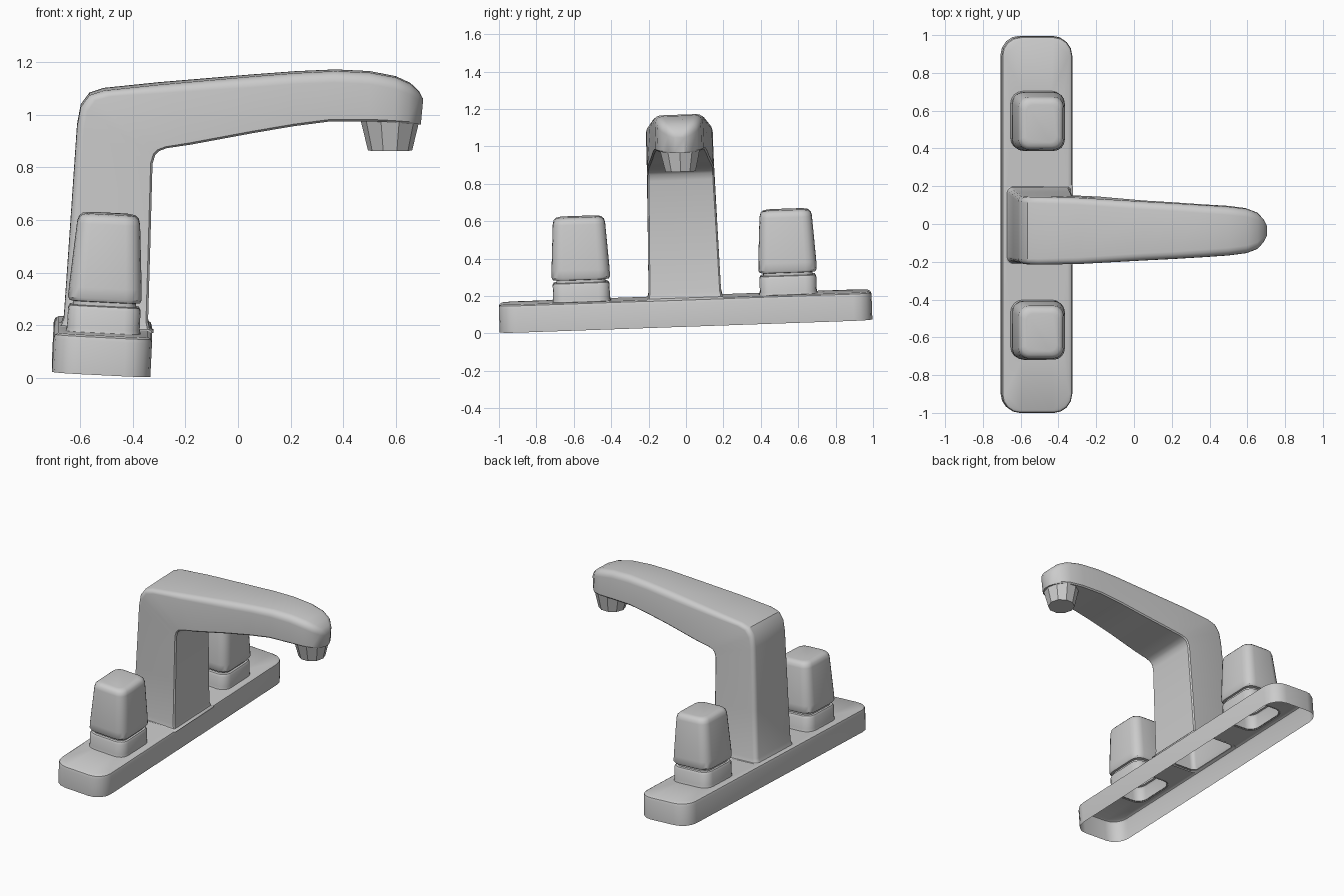
import bpy, bmesh
from math import sin, cos, pi, radians
from mathutils import Matrix, Vector

if "Cube" in bpy.data.objects:
    bpy.data.objects.remove(bpy.data.objects["Cube"])

# The whole faucet leans slightly; parts are modelled upright and then tilted
ORIGIN = Matrix.Translation((-0.52, 0, 0.045))
TILT = ORIGIN @ Matrix.Rotation(0.035, 4, 'X') @ Matrix.Rotation(0.05, 4, 'Y')
SPOUT_TILT = ORIGIN @ Matrix.Rotation(0.035, 4, 'X') @ ORIGIN.inverted()


def rounded_rect(hx, hy, r, seg=4):
    """Counter-clockwise outline of a rounded rectangle."""
    pts = []
    for i, (sx, sy) in enumerate(((1, 1), (-1, 1), (-1, -1), (1, -1))):
        for k in range(seg + 1):
            a = pi / 2 * (i + k / seg)
            pts.append((sx * (hx - r) + r * cos(a), sy * (hy - r) + r * sin(a)))
    return pts


def add_ring(bm, pts):
    return [bm.verts.new(p) for p in pts]


def bridge(bm, a, b):
    n = len(a)
    for i in range(n):
        bm.faces.new((a[i], a[(i + 1) % n], b[(i + 1) % n], b[i]))


def loft(bm, rings, cap=True):
    loops = [add_ring(bm, r) for r in rings]
    for a, b in zip(loops, loops[1:]):
        bridge(bm, a, b)
    if cap:
        bm.faces.new(loops[-1])
    return loops


def finish(bm, name, matrix, angle=35):
    bmesh.ops.recalc_face_normals(bm, faces=bm.faces)
    bm.transform(matrix)
    me = bpy.data.meshes.new(name)
    bm.to_mesh(me)
    bm.free()
    me.shade_smooth()
    me.set_sharp_from_angle(angle=radians(angle))
    ob = bpy.data.objects.new(name, me)
    bpy.context.scene.collection.objects.link(ob)
    return ob


HANDLE_Y = 0.553

# Base plate: open underneath, with openings below the handles and the spout
bm = bmesh.new()
plate = [(0.187, 0.997, 0.10, 0.0), (0.187, 0.997, 0.10, 0.128),
         (0.182, 0.992, 0.095, 0.143), (0.170, 0.980, 0.085, 0.150)]
loops = loft(bm, [[(x, y, z) for x, y in rounded_rect(hx, hy, r)]
                  for hx, hy, r, z in plate], cap=False)
top_loops = [loops[-1]]
for cy, hx, hy, r in ((-HANDLE_Y, 0.135, 0.148, 0.06), (HANDLE_Y, 0.135, 0.148, 0.06),
                      (0, 0.16, 0.19, 0.04)):
    top_loops.append(add_ring(bm, [(x, y + cy, 0.15) for x, y in rounded_rect(hx, hy, r)]))
edges = []
for lp in top_loops:
    for i, v in enumerate(lp):
        w = lp[(i + 1) % len(lp)]
        edges.append(bm.edges.get((v, w)) or bm.edges.new((v, w)))
bmesh.ops.triangle_fill(bm, edges=edges, use_beauty=True, normal=(0, 0, 1))
finish(bm, "base_plate", TILT)

# Handles: collar, narrow neck and tapered knob (half x, half y, radius, z)
handle = [(0.142, 0.157, 0.065, 0.146), (0.138, 0.152, 0.06, 0.165),
          (0.138, 0.152, 0.06, 0.236), (0.131, 0.145, 0.057, 0.249),
          (0.120, 0.132, 0.05, 0.252), (0.120, 0.132, 0.05, 0.266),
          (0.134, 0.149, 0.058, 0.268), (0.140, 0.156, 0.06, 0.280),
          (0.138, 0.155, 0.06, 0.32), (0.120, 0.140, 0.055, 0.562),
          (0.114, 0.134, 0.052, 0.583), (0.100, 0.120, 0.045, 0.596),
          (0.080, 0.100, 0.035, 0.600)]
for name, cy in (("front_handle", -HANDLE_Y), ("back_handle", HANDLE_Y)):
    bm = bmesh.new()
    loft(bm, [[(x, y + cy, z) for x, y in rounded_rect(hx, hy, r)]
              for hx, hy, r, z in handle])
    finish(bm, name, TILT)


# Spout: sections swept up the column and along the arm
# (outer x, outer z, inner x, inner z, half width, outer edge radius)
spout = [(-0.692, 0.198, -0.322, 0.178, 0.212, 0.035),
         (-0.672, 0.206, -0.336, 0.190, 0.200, 0.030),
         (-0.662, 0.232, -0.342, 0.220, 0.194, 0.028),
         (-0.640, 0.55, -0.333, 0.52, 0.187, 0.028),
         (-0.612, 0.96, -0.325, 0.82, 0.179, 0.028),
         (-0.598, 1.035, -0.315, 0.853, 0.179, 0.030),
         (-0.565, 1.080, -0.300, 0.869, 0.179, 0.030),
         (-0.510, 1.098, -0.270, 0.880, 0.179, 0.032),
         (-0.300, 1.120, -0.180, 0.893, 0.175, 0.035),
         (0.05, 1.150, 0.05, 0.935, 0.156, 0.040),
         (0.22, 1.163, 0.21, 0.962, 0.147, 0.040),
         (0.37, 1.170, 0.35, 0.980, 0.138, 0.042),
         (0.50, 1.164, 0.50, 0.980, 0.129, 0.042),
         (0.60, 1.145, 0.59, 0.975, 0.117, 0.042),
         (0.655, 1.120, 0.645, 0.970, 0.096, 0.038),
         (0.688, 1.090, 0.678, 0.967, 0.062, 0.030),
         (0.704, 1.060, 0.695, 0.965, 0.028, 0.015)]


def spout_section(ox, oz, ix, iz, w, r):
    inner, outer = Vector((ix, 0, iz)), Vector((ox, 0, oz))
    h = (outer - inner).length
    up = (outer - inner) / h
    b = 0.008
    uv = [(-w + b, 0), (-w, b)]
    uv += [(-w + r - r * cos(a), h - r + r * sin(a)) for a in (pi / 8 * k for k in range(5))]
    uv += [(-u, v) for u, v in reversed(uv)]
    return [inner + up * v + Vector((0, u, 0)) for u, v in uv]


bm = bmesh.new()
loft(bm, [spout_section(*s) for s in spout])
finish(bm, "spout", SPOUT_TILT)

# Nozzle: faceted tapered outlet below the spout tip
bm = bmesh.new()
loft(bm, [[(cx + r * cos(2 * pi * k / 10), r * sin(2 * pi * k / 10), z) for k in range(10)]
          for cx, r, z in ((0.578, 0.113, 0.985), (0.578, 0.084, 0.865))])
finish(bm, "nozzle", SPOUT_TILT, angle=20)
